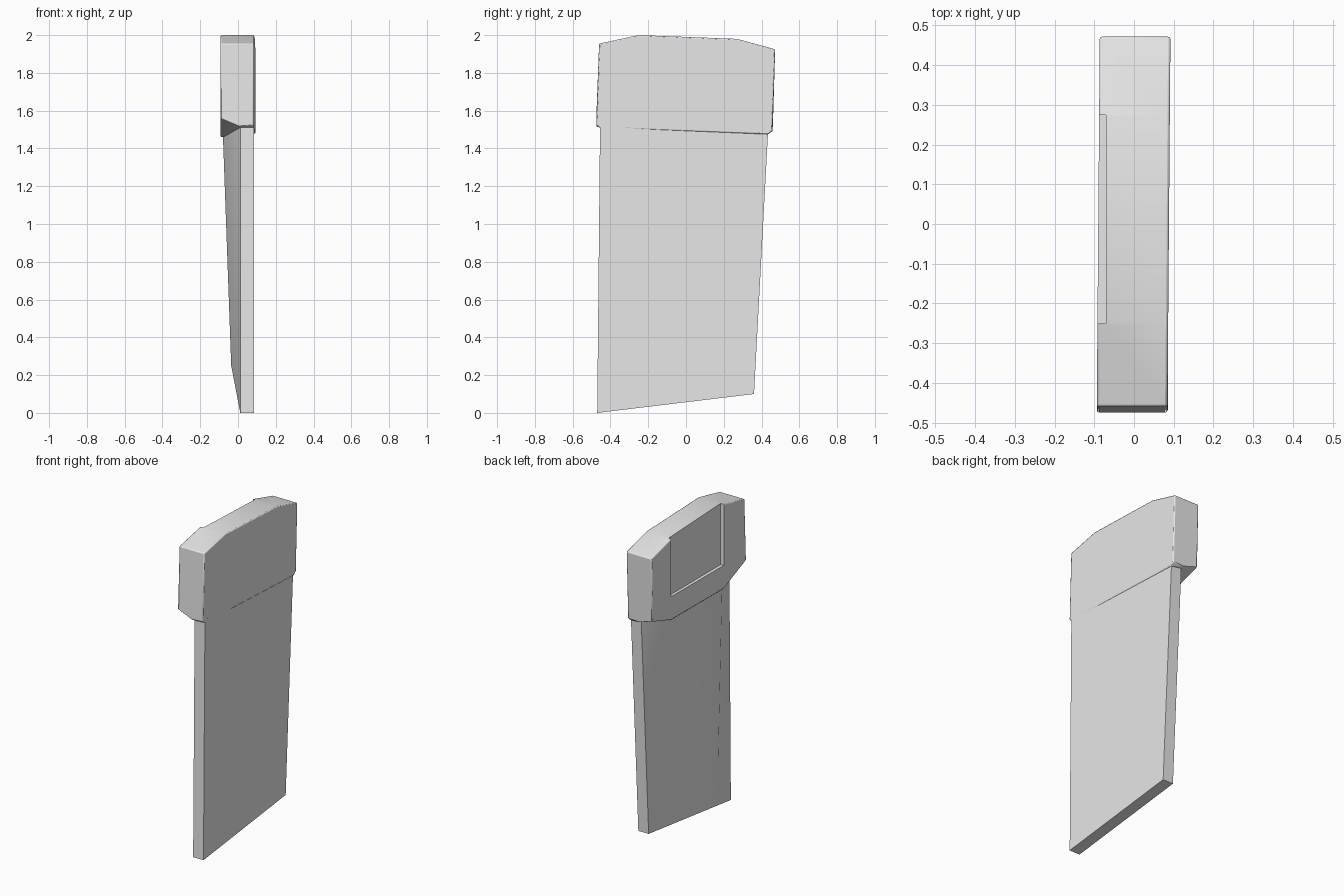
import bpy, bmesh, math
from mathutils import Vector

if "Cube" in bpy.data.objects:
    bpy.data.objects.remove(bpy.data.objects["Cube"])

grey = bpy.data.materials.new("plain grey")
grey.diffuse_color = (0.8, 0.8, 0.8, 1)
grey.use_nodes = True
grey.node_tree.nodes["Principled BSDF"].inputs["Base Color"].default_value = grey.diffuse_color


def make_object(name, bm):
    bmesh.ops.recalc_face_normals(bm, faces=bm.faces)
    mesh = bpy.data.meshes.new(name)
    bm.to_mesh(mesh)
    bm.free()
    mesh.materials.append(grey)
    obj = bpy.data.objects.new(name, mesh)
    bpy.context.collection.objects.link(obj)
    return obj


def smooth(obj, degrees):
    bpy.ops.object.select_all(action='DESELECT')
    obj.select_set(True)
    bpy.context.view_layer.objects.active = obj
    bpy.ops.object.shade_smooth_by_angle(angle=math.radians(degrees))


# Blade: flat front plate with a pillowed back that thickens toward the head
outline = [(-0.47, 0.0), (0.36, 0.10), (0.435, 1.50), (-0.455, 1.53)]
ridge = [(-0.036, -0.27, 0.25), (-0.036, 0.22, 0.28),
         (-0.081, 0.25, 1.50), (-0.081, -0.25, 1.50)]
bm = bmesh.new()
front = [bm.verts.new((0.085, y, z)) for y, z in outline]
back = [bm.verts.new((0.012, y, z)) for y, z in outline]
crest = [bm.verts.new(p) for p in ridge]
bm.faces.new(front)
bm.faces.new(crest)
for a, b in ((front, back), (back, crest)):
    for i in range(4):
        j = (i + 1) % 4
        bm.faces.new((a[i], a[j], b[j], b[i]))
blade = make_object("blade", bm)
smooth(blade, 30)

# Head: thick cap whose underside drops around the blade's pillowed back
top = [(-0.46, 1.955), (-0.25, 2.0), (0.27, 1.98), (0.472, 1.925)]
back_side = top + [(0.46, 1.52), (0.27, 1.46), (-0.25, 1.46), (-0.475, 1.56)]
front_side = top + [(0.457, 1.495), (0.437, 1.475), (-0.457, 1.51), (-0.475, 1.525)]
points = [(-0.09, y, z) for y, z in back_side] + [(0.088, y, z) for y, z in front_side]
points += [(0.01, -0.475, 1.517), (0.01, 0.457, 1.49),
           (-0.035, -0.25, 1.455), (-0.035, 0.27, 1.455)]
bm = bmesh.new()
for x, y, z in points:
    bm.verts.new((x + 0.008 * y, y, z))
hull = bmesh.ops.convex_hull(bm, input=bm.verts)
loose = [v for v in bm.verts if not v.link_faces]
bmesh.ops.delete(bm, geom=loose, context='VERTS')
bmesh.ops.dissolve_limit(bm, angle_limit=math.radians(2), verts=bm.verts, edges=bm.edges)
head = make_object("head", bm)
bevel = head.modifiers.new("soft edges", 'BEVEL')
bevel.width = 0.006
bevel.segments = 2
bevel.limit_method = 'ANGLE'
bevel.angle_limit = math.radians(40)

# Recess in the back of the head, open at the top
bm = bmesh.new()
bmesh.ops.create_cube(bm, size=1)
for v in bm.verts:
    v.co = Vector((-0.10 + v.co.x * 0.06, 0.0125 + v.co.y * 0.525, 1.86 + v.co.z * 0.5))
cutter = make_object("recess_cutter", bm)
cutter.hide_render = True
cutter.hide_viewport = True
cut = head.modifiers.new("recess", 'BOOLEAN')
cut.operation = 'DIFFERENCE'
cut.solver = 'EXACT'
cut.object = cutter
smooth(head, 30)
